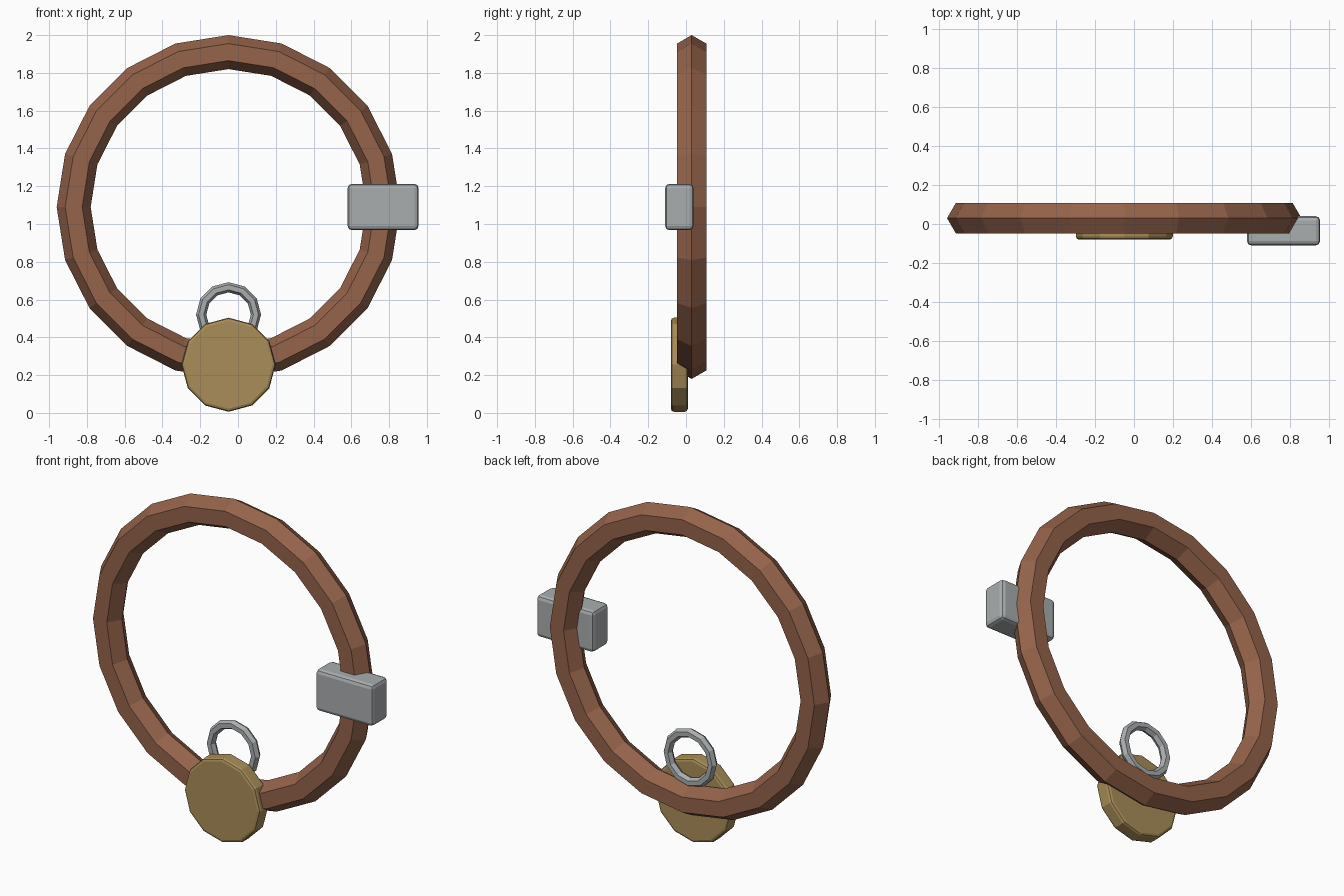
import bpy
from math import pi

if "Cube" in bpy.data.objects:
    bpy.data.objects.remove(bpy.data.objects["Cube"])


def paint(name, rgb):
    mat = bpy.data.materials.new(name)
    mat.diffuse_color = (*rgb, 1)
    mat.use_nodes = True
    mat.node_tree.nodes["Principled BSDF"].inputs["Base Color"].default_value = mat.diffuse_color
    return mat


leather = paint("leather", (0.30, 0.125, 0.07))
brass = paint("brass", (0.40, 0.27, 0.10))
steel = paint("steel", (0.40, 0.42, 0.43))


def finish(name, mat, bevel=0):
    obj = bpy.context.object
    obj.name = name
    bpy.ops.object.transform_apply(location=False, rotation=True, scale=True)
    obj.data.materials.append(mat)
    if bevel:
        mod = obj.modifiers.new("bevel", 'BEVEL')
        mod.width = bevel
        mod.segments = 2
        mod.limit_method = 'ANGLE'
        mod.angle_limit = 0.6
    return obj


def upright_ring(name, mat, z, major, minor, segments):
    bpy.ops.mesh.primitive_torus_add(
        location=(-0.05, 0.03, z), rotation=(pi / 2, 0, 0),
        major_radius=major, minor_radius=minor,
        major_segments=segments, minor_segments=6)
    return finish(name, mat)


# Collar band and the small ring the tag hangs from
upright_ring("collar_band", leather, 1.09, 0.82, 0.09, 20)
upright_ring("tag_ring", steel, 0.52, 0.145, 0.027, 12)

# Round tag
bpy.ops.mesh.primitive_cylinder_add(
    vertices=12, radius=0.249, depth=0.09,
    location=(-0.05, -0.035, 0.255), rotation=(pi / 2, 0, 0))
finish("round_tag", brass, 0.016)

# Buckle block on the right of the band
bpy.ops.mesh.primitive_cube_add(size=1, location=(0.768, -0.035, 1.09))
bpy.context.object.scale = (0.375, 0.15, 0.245)
finish("buckle", steel, 0.022)
